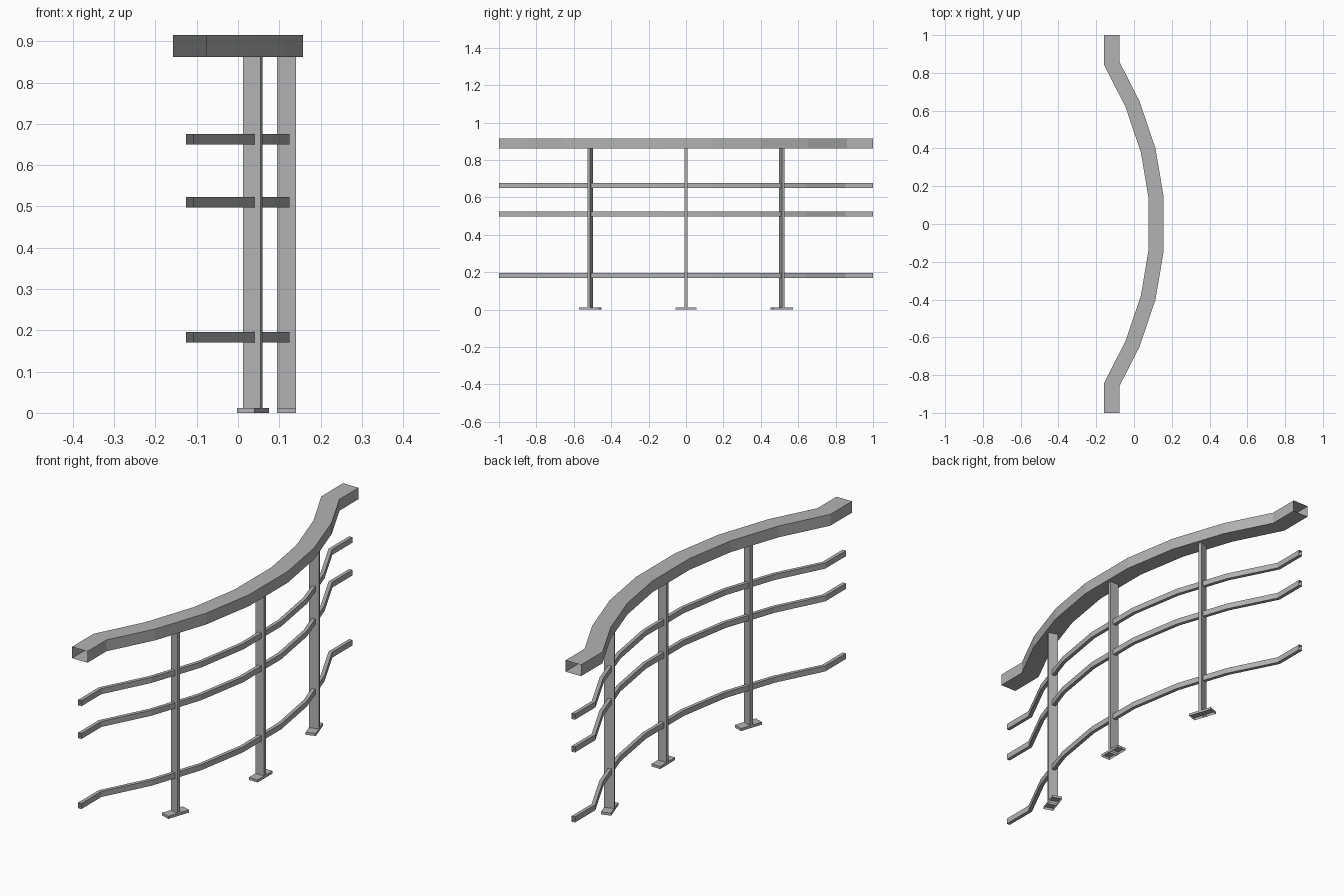
import bpy, bmesh
from math import atan2
from mathutils import Vector, Matrix

if "Cube" in bpy.data.objects:
    bpy.data.objects.remove(bpy.data.objects["Cube"], do_unlink=True)

steel = bpy.data.materials.new("grey_steel")
steel.use_nodes = True
GREY = (0.45, 0.45, 0.45, 1)
steel.diffuse_color = GREY
steel.node_tree.nodes["Principled BSDF"].inputs["Base Color"].default_value = GREY

# Plan centreline shared by handrail and bars, mirrored front to back
half = [(0.117, 0.14), (0.075, 0.39), (-0.008, 0.635), (-0.1175, 0.85), (-0.1175, 1.0)]
path = [Vector((x, -y)) for x, y in reversed(half)] + [Vector(p) for p in half]


def finish(name, bm):
    bmesh.ops.recalc_face_normals(bm, faces=bm.faces)
    mesh = bpy.data.meshes.new(name)
    bm.to_mesh(mesh)
    bm.free()
    mesh.materials.append(steel)
    obj = bpy.data.objects.new(name, mesh)
    bpy.context.collection.objects.link(obj)
    return obj


def side_of(a, b):
    d = (b - a).normalized()
    return Vector((d.y, -d.x))


def sweep(name, width, z0, z1):
    """Open-ended rectangular tube with mitred corners along the path."""
    bm = bmesh.new()
    rings = []
    for i, p in enumerate(path):
        before = side_of(path[max(i - 1, 0)], path[max(i, 1)])
        last = len(path) - 1
        after = side_of(path[min(i, last - 1)], path[min(i + 1, last)])
        miter = (before + after).normalized()
        off = miter * (width / 2 / miter.dot(after))
        corners = [(p - off, z0), (p + off, z0), (p + off, z1), (p - off, z1)]
        rings.append([bm.verts.new((c.x, c.y, z)) for c, z in corners])
    for a, b in zip(rings, rings[1:]):
        for k in range(4):
            n = (k + 1) % 4
            bm.faces.new((a[k], a[n], b[n], b[k]))
    return finish(name, bm)


def box(name, size, centre, angle, open_ends):
    """Box turned about z, without the ends that point in the given z directions."""
    bm = bmesh.new()
    bmesh.ops.create_cube(bm, size=1)
    bm.normal_update()
    ends = [f for f in bm.faces if round(f.normal.z) in open_ends]
    bmesh.ops.delete(bm, geom=ends, context='FACES')
    bmesh.ops.transform(bm, verts=bm.verts, matrix=Matrix.Diagonal((*size, 1)))
    obj = finish(name, bm)
    obj.location = centre
    obj.rotation_euler.z = angle
    return obj


# Handrail and three thin bars
sweep("handrail", 0.08, 0.862, 0.915)
for name, z in (("lower_bar", 0.17), ("middle_bar", 0.497), ("upper_bar", 0.65)):
    sweep(name, 0.0165, z, z + 0.026)

# Flat posts square to the curve, each on a hollow foot plate
slope = atan2(0.083, 0.245)
for name, x, y, turn in (("front", 0.036, -0.512, -slope),
                         ("centre", 0.1175, 0, 0),
                         ("back", 0.036, 0.512, slope)):
    box(name + "_post", (0.045, 0.014, 0.864), (x, y, 0.432), turn, (-1, 1))
    box(name + "_foot_plate", (0.045, 0.11, 0.012), (x, y, 0.006), turn, (-1,))
